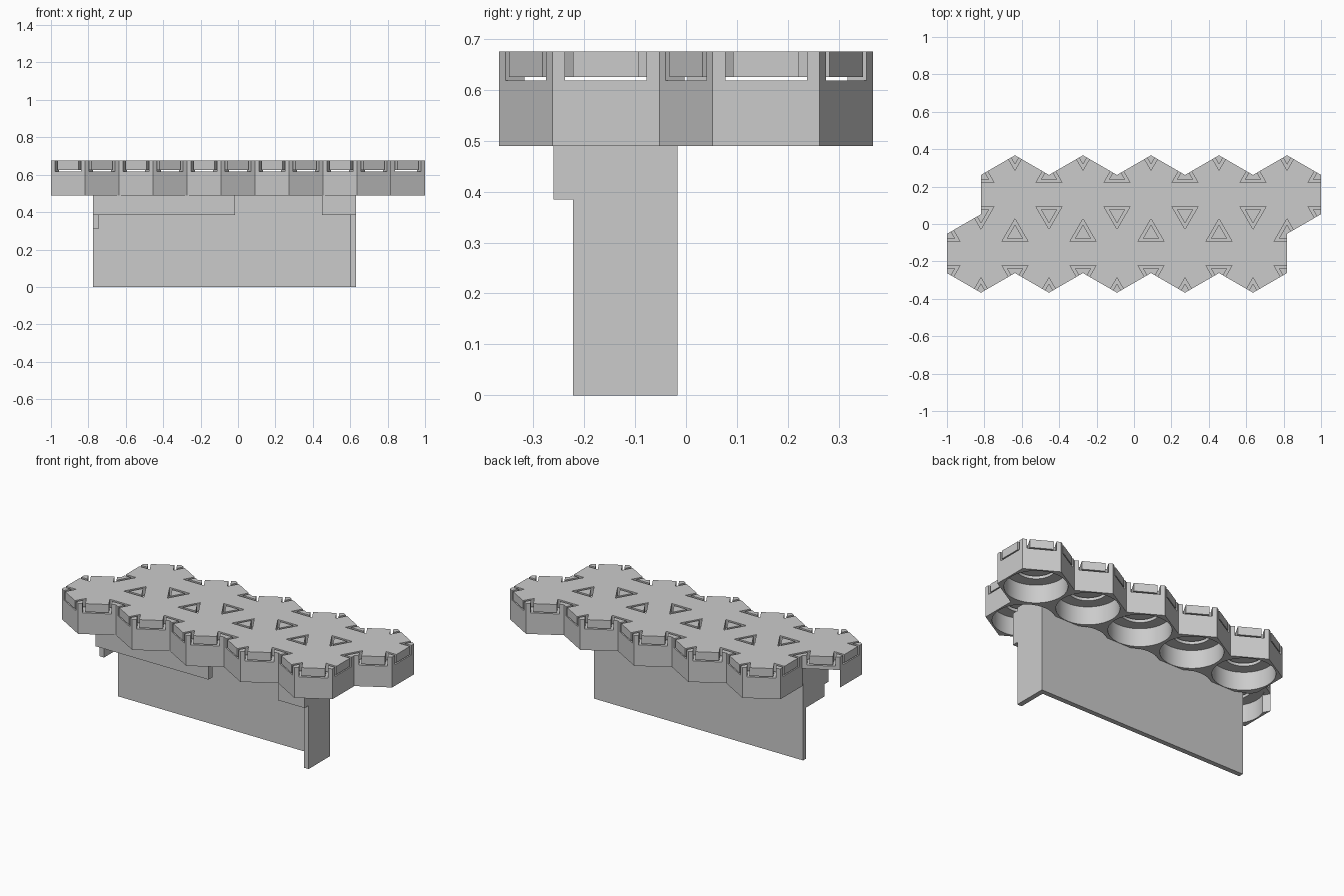
import bpy, bmesh
from math import sin, cos, pi, radians, floor
from mathutils import Vector, Matrix

if "Cube" in bpy.data.objects:
    bpy.data.objects.remove(bpy.data.objects["Cube"], do_unlink=True)

grey = bpy.data.materials.new("light_grey")
grey.use_nodes = True
colour = (0.6, 0.6, 0.6, 1)
grey.diffuse_color = colour
grey.node_tree.nodes["Principled BSDF"].inputs["Base Color"].default_value = colour

APOTHEM = 2 / 11
RADIUS = APOTHEM / cos(pi / 6)
ROW_Y = RADIUS * 0.75
BOTTOM, CEILING, BODY_TOP, PLATE_LOW, TOP = 0.49, 0.60, 0.618, 0.625, 0.675


def finish(name, bm, location=(0, 0, 0)):
    bmesh.ops.recalc_face_normals(bm, faces=bm.faces)
    mesh = bpy.data.meshes.new(name)
    bm.to_mesh(mesh)
    bm.free()
    mesh.materials.append(grey)
    obj = bpy.data.objects.new(name, mesh)
    obj.location = location
    bpy.context.collection.objects.link(obj)
    return obj


def add_prism(bm, points, low, high):
    face = bm.faces.new([bm.verts.new((p.x, p.y, low)) for p in points])
    result = bmesh.ops.extrude_face_region(bm, geom=[face])
    verts = [v for v in result["geom"] if isinstance(v, bmesh.types.BMVert)]
    bmesh.ops.translate(bm, verts=verts, vec=(0, 0, high - low))


def box(name, low, high):
    bm = bmesh.new()
    bmesh.ops.create_cube(bm, size=1)
    low, high = Vector(low), Vector(high)
    bmesh.ops.scale(bm, verts=bm.verts, vec=high - low)
    bmesh.ops.translate(bm, verts=bm.verts, vec=(low + high) / 2)
    return finish(name, bm)


corners = [Vector((cos(a), sin(a))) * RADIUS
           for a in (radians(30 + 60 * i) for i in range(6))]


def corner_wedge(i, inset):
    """Part of a corner triangle that lies inside one hexagon."""
    c = corners[i]
    before = (corners[i - 1] - c).normalized() * inset
    after = (corners[(i + 1) % 6] - c).normalized() * inset
    return c + before, c - c.normalized() * inset * 2, c + after


def tile_body(name, location, segments=48):
    """Hexagon outside, stepped round recess underneath."""
    bm = bmesh.new()
    rings = []
    for s in range(segments):
        a = 2 * pi * s / segments + pi / 6
        off = (a - pi / 6) % (pi / 3) - pi / 6
        outer = APOTHEM / cos(off)
        profile = [(outer, BOTTOM), (0.172, BOTTOM), (0.172, CEILING),
                   (0.105, CEILING), (0.105, BODY_TOP), (outer, BODY_TOP)]
        rings.append([bm.verts.new((r * cos(a), r * sin(a), z)) for r, z in profile])
    for s in range(segments):
        a, b = rings[s], rings[(s + 1) % segments]
        for k in range(len(a)):
            n = (k + 1) % len(a)
            bm.faces.new((a[k], b[k], b[n], a[n]))
    obj = finish(name, bm, location)
    bpy.ops.object.select_all(action='DESELECT')
    obj.select_set(True)
    bpy.context.view_layer.objects.active = obj
    bpy.ops.object.shade_smooth_by_angle(angle=radians(30))
    return obj


# Two staggered rows of hexagonal tiles
bodies = []
for row, side in (("front", -1), ("back", 1)):
    for n in range(5):
        place = ((2 * n - 4 + side * 0.5) * APOTHEM, side * ROW_Y, 0)
        bodies.append(tile_body(f"{row}_tile_body_{n + 1}", place))

        # Top plate with notched corners
        bm = bmesh.new()
        add_prism(bm, [p for i in range(6) for p in corner_wedge(i, 0.04)], PLATE_LOW, TOP)
        finish(f"{row}_tile_plate_{n + 1}", bm, place)

        # Small corner posts standing in the notches
        bm = bmesh.new()
        for i in range(6):
            add_prism(bm, [corners[i], *corner_wedge(i, 0.025)], BODY_TOP, TOP)
        finish(f"{row}_tile_posts_{n + 1}", bm, place)

# Opening in the skirt of the end tile
first = bodies[0]
cutter = box("skirt_cutter", (0.09, -RADIUS / 2, 0.45), (0.22, RADIUS / 2, CEILING - 0.004))
cutter.matrix_world = Matrix.Translation(first.location) @ Matrix.Rotation(radians(120), 4, 'Z')
cutter.hide_render = True
cutter.hide_viewport = True
cut = first.modifiers.new("opening", 'BOOLEAN')
cut.object = cutter
cut.operation = 'DIFFERENCE'
cut.solver = 'EXACT'

# Upright support panel with end flanges and upper front rails
box("support_panel", (-0.775, -0.047, 0), (0.63, -0.017, CEILING))
box("left_end_flange", (0.60, -0.222, 0), (0.63, -0.047, CEILING))
box("right_end_flange", (-0.775, -0.222, 0.31), (-0.745, -0.047, CEILING))
box("long_front_rail", (-0.775, -0.26, 0.385), (-0.016, -0.222, CEILING - 0.02))
box("short_front_rail", (0.45, -0.26, 0.385), (0.63, -0.222, CEILING - 0.02))
